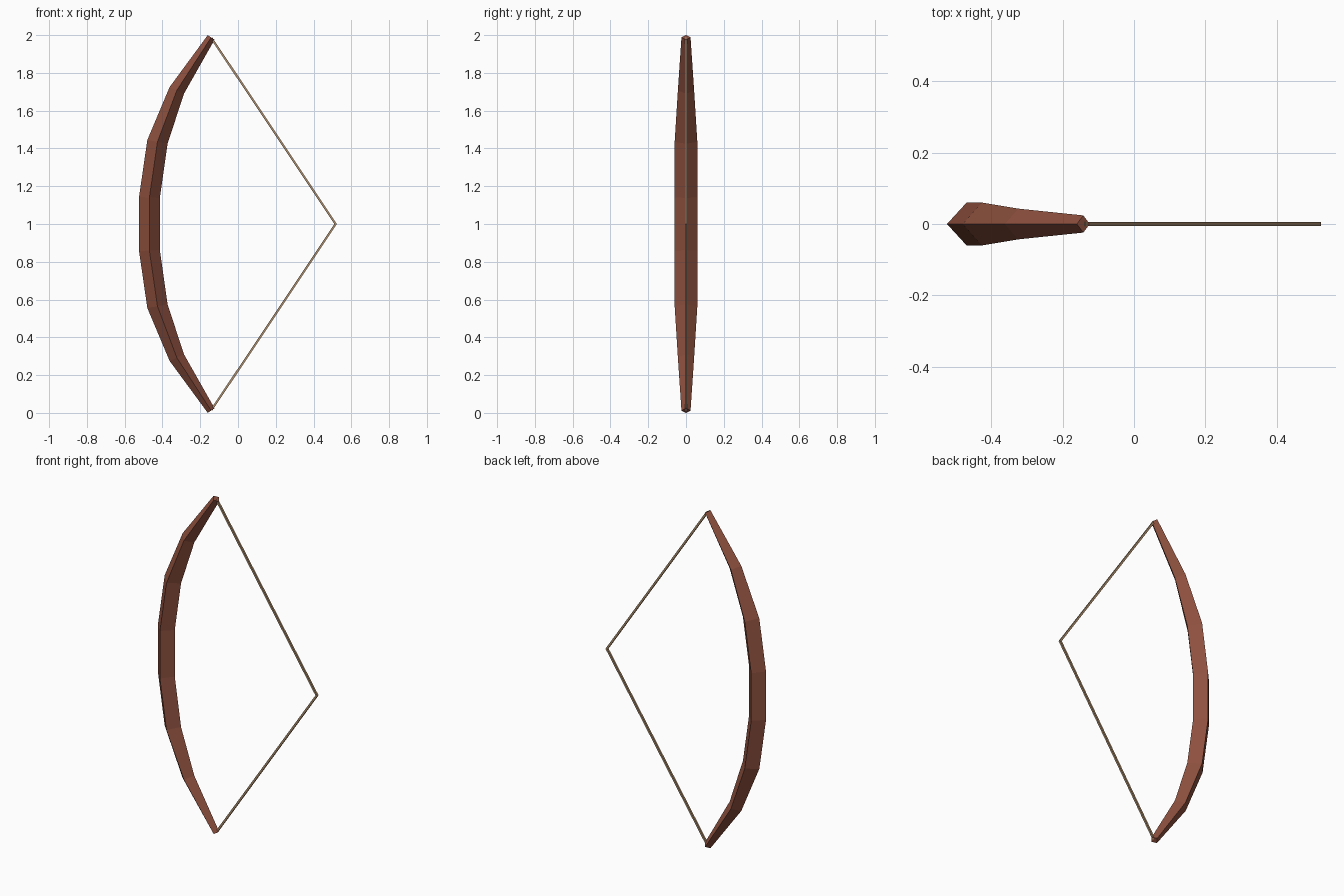
import bpy, bmesh
from mathutils import Vector

if "Cube" in bpy.data.objects:
    bpy.data.objects.remove(bpy.data.objects["Cube"])


def material(name, color):
    m = bpy.data.materials.new(name)
    m.diffuse_color = (*color, 1)
    m.use_nodes = True
    m.node_tree.nodes["Principled BSDF"].inputs["Base Color"].default_value = m.diffuse_color
    return m


def loft(name, rings, mat):
    """Skin four-sided rings into a closed, flat-shaded solid."""
    bm = bmesh.new()
    loops = [[bm.verts.new(p) for p in ring] for ring in rings]
    for a, b in zip(loops, loops[1:]):
        for i in range(4):
            j = (i + 1) % 4
            bm.faces.new((a[i], a[j], b[j], b[i]))
    bm.faces.new(loops[0])
    bm.faces.new(loops[-1])
    bmesh.ops.recalc_face_normals(bm, faces=bm.faces)
    mesh = bpy.data.meshes.new(name)
    bm.to_mesh(mesh)
    bm.free()
    mesh.materials.append(mat)
    obj = bpy.data.objects.new(name, mesh)
    bpy.context.collection.objects.link(obj)
    return obj


def diamond(outer, inner, half):
    """Diamond section with corners on the back, sides and belly of the bow."""
    (xo, zo), (xi, zi) = outer, inner
    xm, zm = (xo + xi) / 2, (zo + zi) / 2
    return [(xo, 0, zo), (xm, half, zm), (xi, 0, zi), (xm, -half, zm)]


wood = material("reddish wood", (0.27, 0.081, 0.049))
cord = material("tan cord", (0.40, 0.26, 0.145))

# Bow limbs: back point, belly point, half thickness, from grip to upper tip
upper = [
    ((-0.524, 1.143), (-0.414, 1.138), 0.06),
    ((-0.480, 1.445), (-0.373, 1.425), 0.06),
    ((-0.362, 1.725), (-0.286, 1.690), 0.043),
    ((-0.160, 2.000), (-0.124, 1.976), 0.024),
]
lower = [((o[0], 2 - o[1]), (i[0], 2 - i[1]), h) for o, i, h in reversed(upper)]
loft("bow_limbs", [diamond(*s) for s in lower + upper], wood)

# Drawn string: square cord bent at the nock point
side = Vector((0, 0.0055, 0))
stations = [
    (Vector((-0.140, 0, 0.016)), Vector((0.0046, 0, -0.0031))),
    (Vector((0.517, 0, 1.0)), Vector((0.0066, 0, 0))),
    (Vector((-0.140, 0, 1.984)), Vector((0.0046, 0, 0.0031))),
]
rings = [[c - d - side, c + d - side, c + d + side, c - d + side]
         for c, d in stations]
loft("bow_string", rings, cord)
